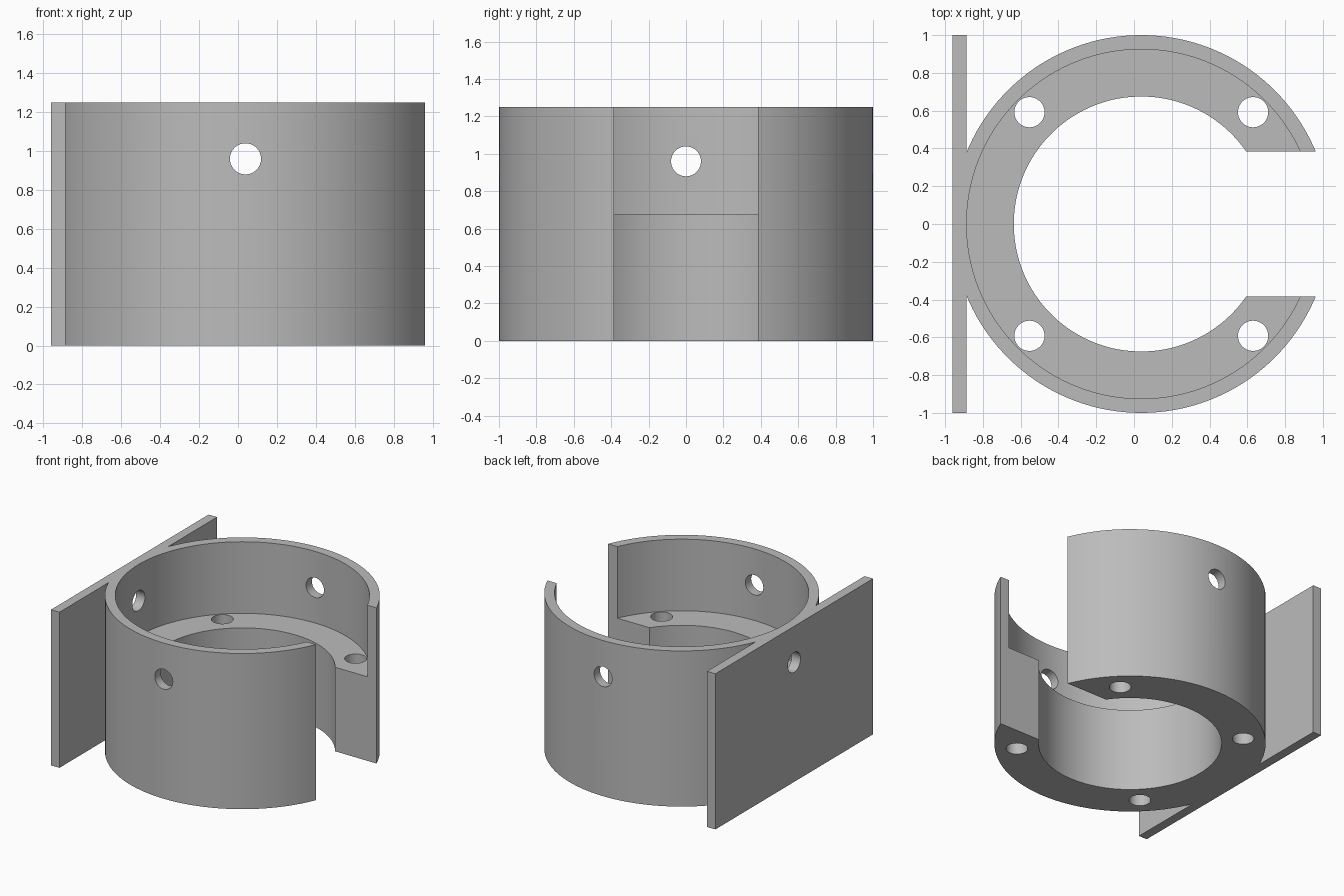
import bpy, math
from mathutils import Matrix

if "Cube" in bpy.data.objects:
    bpy.data.objects.remove(bpy.data.objects["Cube"])

CX = 0.0385          # ring axis
HEIGHT = 1.25
STEP = 0.675         # top of the thick lower collar
SLOT = 0.385         # half width of the side opening
HOLE = 0.08

grey = bpy.data.materials.new("grey")
grey.diffuse_color = (0.5, 0.5, 0.5, 1)
grey.use_nodes = True
grey.node_tree.nodes["Principled BSDF"].inputs["Base Color"].default_value = grey.diffuse_color


def cylinder(name, radius, centre, depth, axis='Z', sides=128):
    bpy.ops.mesh.primitive_cylinder_add(vertices=sides, radius=radius, depth=depth)
    ob = bpy.context.object
    ob.name = name
    turn = Matrix.Rotation(math.pi / sides, 4, 'Z')   # flat facets on the axes
    if axis != 'Z':
        turn = Matrix.Rotation(math.pi / 2, 4, 'Y' if axis == 'X' else 'X') @ turn
    ob.data.transform(Matrix.Translation(centre) @ turn)
    return ob


def box(name, lo, hi):
    bpy.ops.mesh.primitive_cube_add(size=1)
    ob = bpy.context.object
    ob.name = name
    size = [b - a for a, b in zip(lo, hi)]
    mid = [(a + b) / 2 for a, b in zip(lo, hi)]
    ob.data.transform(Matrix.Translation(mid) @ Matrix.Diagonal((*size, 1)))
    return ob


def combine(target, tool, operation):
    mod = target.modifiers.new(operation, 'BOOLEAN')
    mod.operation, mod.solver, mod.object = operation, 'EXACT', tool
    bpy.context.view_layer.objects.active = target
    bpy.ops.object.modifier_apply(modifier=mod.name)
    bpy.data.objects.remove(tool)


# Round holder body joined to the flat mounting plate
body = cylinder("ring_holder", 1.0, (CX, 0, HEIGHT / 2), HEIGHT)
plate = box("mounting_plate", (-0.9615, -1, 0), (-0.8865, 1, HEIGHT))
combine(body, plate, 'UNION')

# Wide upper bore, narrow through bore and side opening
cutters = [
    cylinder("upper_bore", 0.925, (CX, 0, STEP + 0.5), 1.0),
    cylinder("lower_bore", 0.675, (CX, 0, 0.5), 2.0),
    box("side_opening", (CX, -SLOT, -0.2), (1.5, SLOT, 1.6)),
    # Radial screw holes through the upper wall and plate
    cylinder("front_back_holes", HOLE, (CX, 0, 0.96), 3, 'Y', 48),
    cylinder("plate_hole", HOLE, (-0.95, 0, 0.96), 0.6, 'X', 48),
]
# Four vertical screw holes through the collar
for sx in (-1, 1):
    for sy in (-1, 1):
        cutters.append(cylinder("collar_hole", HOLE, (CX + sx * 0.592, sy * 0.592, 0.5), 2, 'Z', 48))
for cutter in cutters:
    combine(body, cutter, 'DIFFERENCE')

body.data.materials.clear()
body.data.materials.append(grey)
bpy.ops.object.select_all(action='DESELECT')
body.select_set(True)
bpy.context.view_layer.objects.active = body
bpy.ops.object.shade_smooth_by_angle(angle=math.radians(30))
